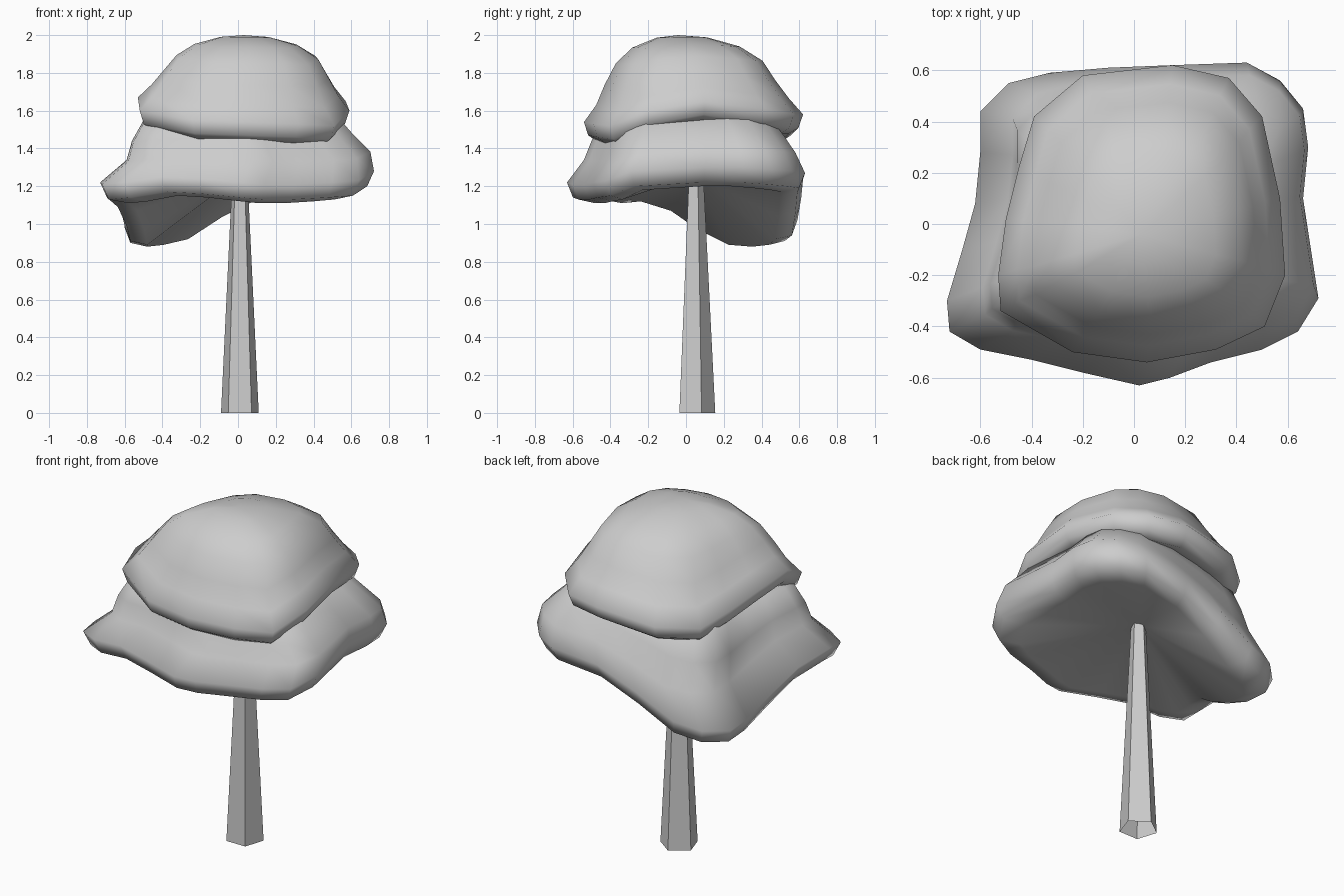
import bpy
import bmesh
from math import cos, sin, pi, radians
from mathutils import Vector

default_cube = bpy.data.objects.get("Cube")
if default_cube:
    bpy.data.objects.remove(default_cube, do_unlink=True)

grey = bpy.data.materials.new("plain_light_grey")
grey.use_nodes = True
grey.diffuse_color = (0.61, 0.61, 0.61, 1)
grey.node_tree.nodes["Principled BSDF"].inputs["Base Color"].default_value = grey.diffuse_color


def loft(name, rings, bottom=None, top=None):
    """Skin stacked rings of points; close an end with a fan to a tip, or leave it open."""
    bm = bmesh.new()
    loops = [[bm.verts.new(point) for point in ring] for ring in rings]
    count = len(loops[0])
    for lower, upper in zip(loops, loops[1:]):
        for i in range(count):
            j = (i + 1) % count
            bm.faces.new((lower[i], lower[j], upper[j], upper[i]))
    for loop, tip in ((loops[0], bottom), (loops[-1], top)):
        if tip is not None:
            apex = bm.verts.new(tip)
            for i in range(count):
                bm.faces.new((loop[i], loop[(i + 1) % count], apex))
    bmesh.ops.recalc_face_normals(bm, faces=bm.faces)
    mesh = bpy.data.meshes.new(name)
    bm.to_mesh(mesh)
    bm.free()
    mesh.materials.append(grey)
    part = bpy.data.objects.new(name, mesh)
    bpy.context.collection.objects.link(part)
    return part


def foliage(name, rim, levels, bottom, top):
    """Scale a wavy rim through levels of (scale, lift, blend towards top, x shift, y shift)."""
    rings = []
    for scale, lift, blend, shift_x, shift_y in levels:
        ring = []
        for x, y, z in rim:
            height = (z + lift) * (1 - blend) + top[2] * blend
            ring.append(Vector((x * scale + shift_x, y * scale + shift_y, height)))
        rings.append(ring)
    part = loft(name, rings, bottom, top)
    bpy.ops.object.select_all(action="DESELECT")
    part.select_set(True)
    bpy.context.view_layer.objects.active = part
    bpy.ops.object.shade_smooth_by_angle(angle=radians(110))


def pentagon(radius, x, y, z):
    """Five points with one side facing the front."""
    angles = [pi / 2 + i * 2 * pi / 5 for i in range(5)]
    return [(x + radius * cos(a), y + radius * sin(a), z) for a in angles]


# Tapered trunk, open at the foot
loft("trunk", [pentagon(0.105, 0.01, 0.05, 0), pentagon(0.04, 0.01, 0.05, 1.3)])

# Wide lower foliage, drooping at one back corner
lower_rim = [
    (.72, -.29, 1.18), (.64, -.42, 1.13), (.5, -.49, 1.12), (.3, -.54, 1.11),
    (.14, -.6, 1.11), (.02, -.63, 1.12), (-.2, -.58, 1.14), (-.4, -.53, 1.15),
    (-.6, -.49, 1.12), (-.72, -.42, 1.11), (-.73, -.3, 1.12), (-.67, -.1, 1.07),
    (-.62, .08, .97), (-.6, .28, .89), (-.6, .44, .88), (-.49, .55, .89),
    (-.33, .59, .92), (-.1, .61, 1.04), (.15, .62, 1.14), (.44, .63, 1.17),
    (.57, .56, 1.18), (.66, .45, 1.19), (.68, .3, 1.2), (.66, .1, 1.2),
]
lower_levels = [
    (.8, 0, 0, 0, 0), (.95, .02, 0, 0, 0), (1, .1, 0, 0, 0),
    (.89, .1, .27, .06, .02), (.81, .1, .5, .03, .01), (.71, 0, .8, .02, 0),
]
foliage("lower_foliage", lower_rim, lower_levels, (.01, .05, 1.26), (.02, 0, 1.66))

# Domed upper foliage
upper_rim = [
    (.59, -.2, 1.52), (.51, -.4, 1.44), (.32, -.49, 1.45), (.05, -.54, 1.46),
    (-.24, -.5, 1.47), (-.52, -.34, 1.52), (-.53, -.2, 1.59), (-.5, .02, 1.55),
    (-.45, .22, 1.49), (-.39, .42, 1.44), (-.2, .58, 1.46), (.15, .62, 1.5),
    (.37, .57, 1.5), (.5, .42, 1.53), (.57, .1, 1.57),
]
upper_levels = [
    (.75, .01, 0, 0, 0), (.88, -.02, 0, 0, 0), (.96, .01, 0, 0, 0), (1, .08, 0, 0, 0),
    (.88, .1, .16, .01, 0), (.78, .1, .4, .02, -.01), (.67, .1, .66, .03, -.01),
    (.49, .1, .85, .03, -.02), (.23, .1, .97, .03, -.03),
]
foliage("upper_foliage", upper_rim, upper_levels, (.03, 0, 1.52), (.03, -.04, 2))
